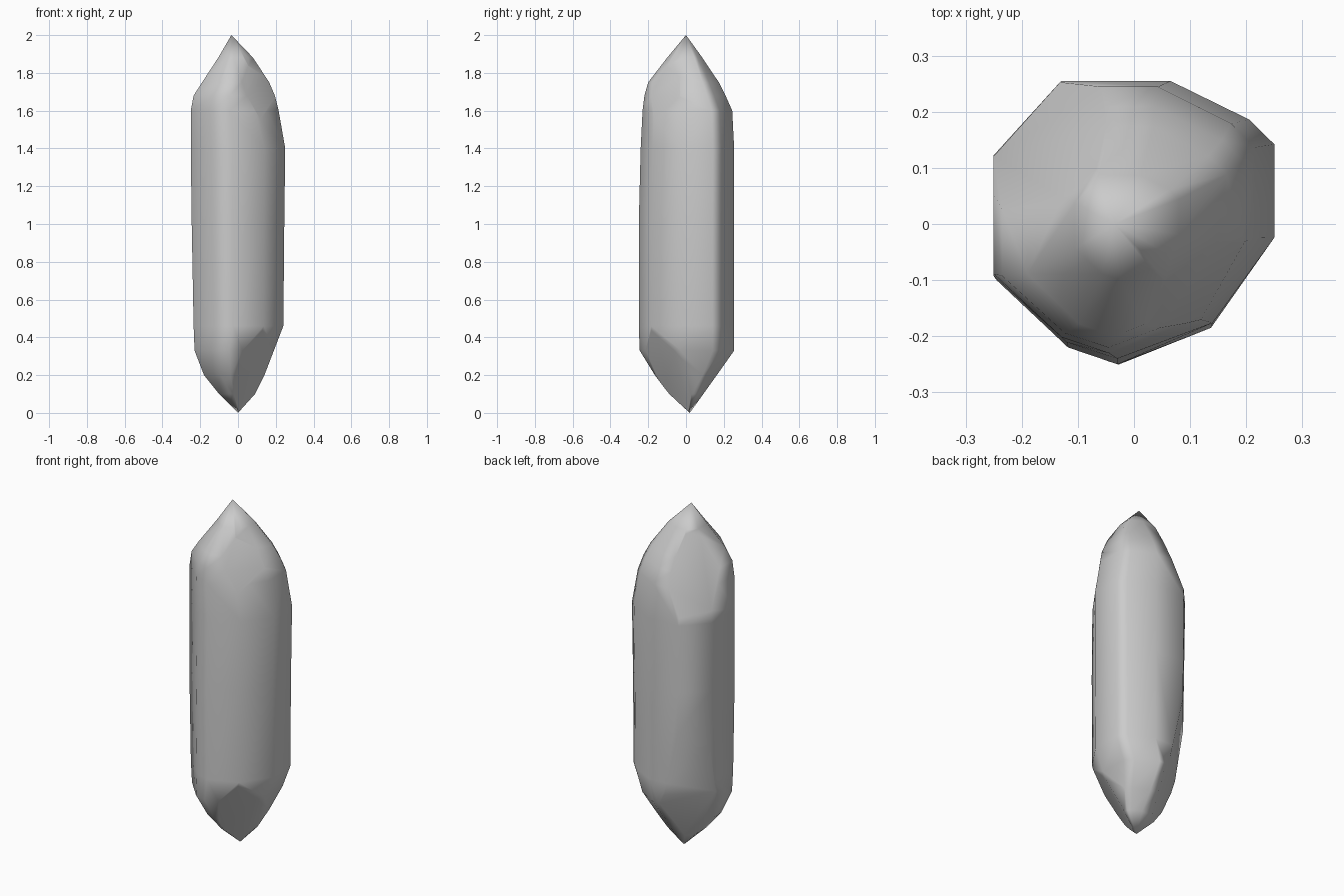
import bpy, bmesh
from mathutils import Vector

cube = bpy.data.objects.get("Cube")
if cube:
    bpy.data.objects.remove(cube)

# Irregular outline of the crystal shaft
outline = [(-0.03, -0.25), (0.14, -0.185), (0.25, -0.03), (0.25, 0.14),
           (0.205, 0.185), (0.065, 0.255), (-0.13, 0.255), (-0.25, 0.12),
           (-0.25, -0.10), (-0.12, -0.22)]

# Height, then the x and y limits of the cross-section there
levels = [(0.10, -0.10, 0.09, -0.09, 0.09),
          (0.20, -0.18, 0.14, -0.165, 0.16),
          (0.33, -0.23, 0.19, -0.245, 0.25),
          (0.46, -0.235, 0.24, -0.25, 0.25),
          (1.00, -0.245, 0.245, -0.25, 0.25),
          (1.40, -0.25, 0.25, -0.24, 0.25),
          (1.60, -0.25, 0.215, -0.23, 0.24),
          (1.68, -0.235, 0.195, -0.22, 0.205),
          (1.75, -0.19, 0.165, -0.20, 0.17),
          (1.88, -0.105, 0.08, -0.10, 0.085)]


def between(low, high, value):
    return low + (high - low) * (value + 0.25) / 0.5


bm = bmesh.new()
rings = []
for z, x0, x1, y0, y1 in levels:
    rings.append([bm.verts.new((between(x0, x1, x), between(y0, y1, y), z))
                  for x, y in outline])
bottom = bm.verts.new((0, 0.02, 0))
top = bm.verts.new((-0.035, 0, 2))

# Shaft walls and pointed ends
count = len(outline)
for i in range(count):
    j = (i + 1) % count
    bm.faces.new((bottom, rings[0][j], rings[0][i]))
    bm.faces.new((top, rings[-1][i], rings[-1][j]))
    for a, b in zip(rings, rings[1:]):
        bm.faces.new((a[i], a[j], b[j], b[i]))


def cut_facet(side, distance, height, slope, up):
    """Slice off a slanted facet facing side, at a distance from the axis."""
    side = Vector(side).normalized()
    normal = (side * slope + Vector((0, 0, up))).normalized()
    cut = bmesh.ops.bisect_plane(
        bm, geom=bm.verts[:] + bm.edges[:] + bm.faces[:], dist=1e-5,
        plane_co=side * distance + Vector((0, 0, height)),
        plane_no=normal, clear_outer=True)
    edges = [e for e in cut["geom_cut"] if isinstance(e, bmesh.types.BMEdge)]
    if edges:
        bmesh.ops.holes_fill(bm, edges=edges, sides=0)


# Broad facets on the tip and the base
front_left = (0.72, -0.69, 0)
back_right = (-0.7, 0.7, 0)
cut_facet(front_left, 0.195, 1.58, 3.0, 1)
cut_facet(front_left, 0.115, 1.83, 1.3, 1)
cut_facet(front_left, 0.217, 0.43, 1.92, -1)
cut_facet(back_right, 0.167, 1.727, 2.7, 1)
cut_facet(back_right, 0.207, 0.39, 6.2, -1)
cut_facet(back_right, 0.116, 0.143, 2.7, -1)
bmesh.ops.recalc_face_normals(bm, faces=bm.faces[:])

mesh = bpy.data.meshes.new("crystal")
bm.to_mesh(mesh)
bm.free()
crystal = bpy.data.objects.new("crystal", mesh)
bpy.context.collection.objects.link(crystal)

# Soft shading that keeps the broad facets flat
for face in mesh.polygons:
    face.use_smooth = True
soft = crystal.modifiers.new("soft_facets", "WEIGHTED_NORMAL")
soft.weight = 50

# Plain grey stone
grey = bpy.data.materials.new("grey stone")
grey.use_nodes = True
colour = (0.6, 0.6, 0.6, 1)
grey.diffuse_color = colour
grey.node_tree.nodes["Principled BSDF"].inputs["Base Color"].default_value = colour
mesh.materials.append(grey)
